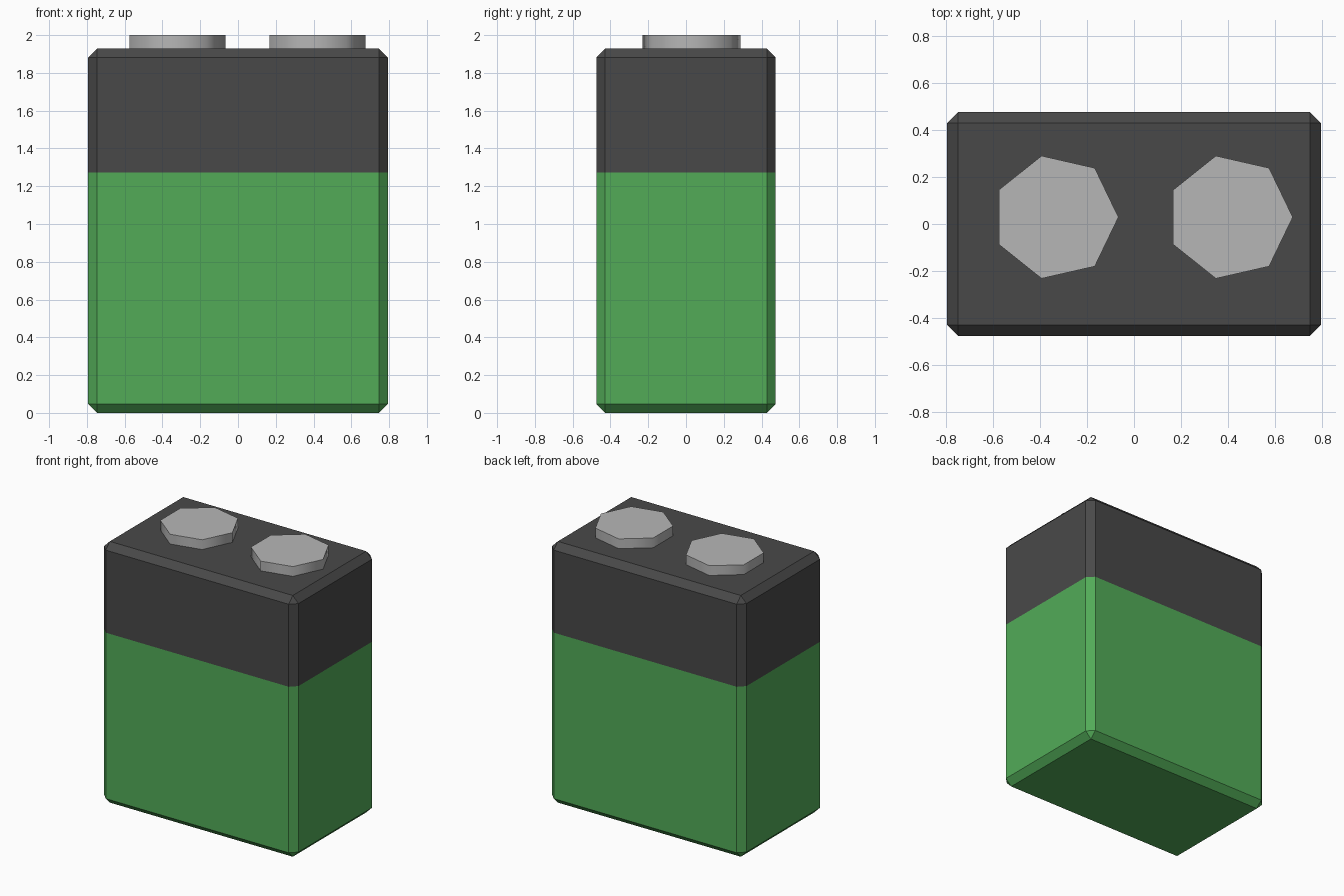
import bpy, bmesh, math
from mathutils import Matrix

if "Cube" in bpy.data.objects:
    bpy.data.objects.remove(bpy.data.objects["Cube"])


def material(name, color):
    m = bpy.data.materials.new(name)
    m.diffuse_color = (*color, 1.0)
    m.use_nodes = True
    m.node_tree.nodes["Principled BSDF"].inputs["Base Color"].default_value = m.diffuse_color
    return m


green = material("green", (0.085, 0.41, 0.097))
charcoal = material("charcoal", (0.066, 0.066, 0.066))
metal = material("grey metal", (0.47, 0.47, 0.47))

W, D, H = 1.588, 0.95, 1.928   # case size
CHAMFER = 0.047
SPLIT = 1.272                  # height where green meets charcoal


def add_object(name, bm, mats):
    mesh = bpy.data.meshes.new(name)
    bm.to_mesh(mesh)
    bm.free()
    for m in mats:
        mesh.materials.append(m)
    obj = bpy.data.objects.new(name, mesh)
    bpy.context.collection.objects.link(obj)
    return obj


# Case: chamfered box, cut at the colour line
bm = bmesh.new()
bmesh.ops.create_cube(bm, size=1, matrix=Matrix.Translation((0, 0, H / 2)) @ Matrix.Diagonal((W, D, H, 1)))
bmesh.ops.bevel(bm, geom=bm.edges[:], offset=CHAMFER, segments=1, affect='EDGES')
bmesh.ops.bisect_plane(bm, geom=bm.verts[:] + bm.edges[:] + bm.faces[:],
                       plane_co=(0, 0, SPLIT), plane_no=(0, 0, 1))
for f in bm.faces:
    f.material_index = int(f.calc_center_median().z > SPLIT)
add_object("battery_case", bm, [green, charcoal])

# Terminals: seven-sided studs with smooth sides and flat tops
BASE, TOP = H - 0.01, 2.0
for name, x in (("left_terminal", -0.333), ("right_terminal", 0.407)):
    bm = bmesh.new()
    ring = [bm.verts.new((x + 0.267 * math.cos(math.tau * i / 7),
                          0.029 + 0.267 * math.sin(math.tau * i / 7), BASE)) for i in range(7)]
    cap = bm.faces.new(ring)
    side = bmesh.ops.extrude_face_region(bm, geom=[cap], use_keep_orig=True)["geom"]
    bmesh.ops.translate(bm, vec=(0, 0, TOP - BASE),
                        verts=[g for g in side if isinstance(g, bmesh.types.BMVert)])
    bmesh.ops.recalc_face_normals(bm, faces=bm.faces[:])
    for f in bm.faces:
        f.smooth = abs(f.normal.z) < 0.5
    for e in bm.edges:
        e.smooth = abs(e.verts[0].co.z - e.verts[1].co.z) > 0.01
    add_object(name, bm, [metal])
